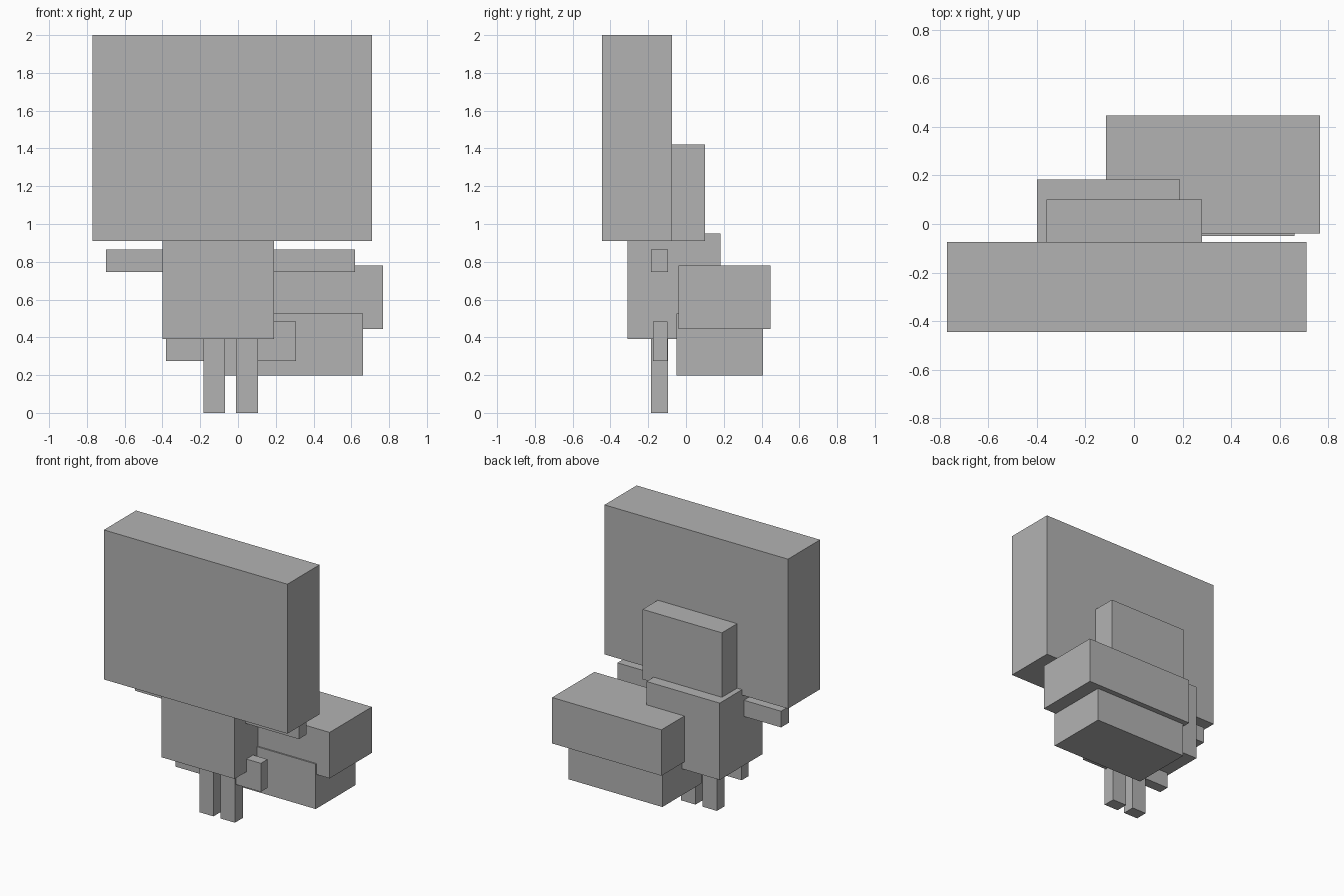
import bpy

cube = bpy.data.objects.get("Cube")
if cube:
    bpy.data.objects.remove(cube, do_unlink=True)

# Single flat colour
grey = bpy.data.materials.new("plain_grey")
grey.use_nodes = True
colour = (0.45, 0.45, 0.45, 1)
grey.diffuse_color = colour
grey.node_tree.nodes["Principled BSDF"].inputs["Base Color"].default_value = colour


def block(name, x, y, z):
    """Box spanning the given (low, high) range on each axis."""
    spans = (x, y, z)
    bpy.ops.mesh.primitive_cube_add(size=1, location=[(a + b) / 2 for a, b in spans])
    obj = bpy.context.object
    obj.name = name
    obj.scale = [b - a for a, b in spans]
    bpy.ops.object.transform_apply(location=False, rotation=False, scale=True)
    obj.data.materials.append(grey)
    return obj


# Head with the smaller block behind it
block("head", (-0.77, 0.71), (-0.445, -0.075), (0.91, 2.0))
block("back_of_head", (-0.36, 0.28), (-0.075, 0.10), (0.91, 1.42))

# Body
block("body", (-0.40, 0.19), (-0.31, 0.183), (0.39, 0.95))

# Arms
ARM_Y, ARM_Z = (-0.185, -0.095), (0.747, 0.865)
block("left_arm", (0.15, 0.62), ARM_Y, ARM_Z)
block("right_arm", (-0.70, -0.36), ARM_Y, ARM_Z)

# Hips, tucked into the legs
HIP_Y, HIP_Z = (-0.175, -0.098), (0.275, 0.483)
block("left_hip", (0.05, 0.307), HIP_Y, HIP_Z)
block("right_hip", (-0.38, -0.12), HIP_Y, HIP_Z)

# Legs
LEG_Y, LEG_Z = (-0.185, -0.095), (0, 0.42)
block("left_leg", (-0.01, 0.105), LEG_Y, LEG_Z)
block("right_leg", (-0.183, -0.068), LEG_Y, LEG_Z)

# Tail, two stacked blocks off to one side
block("upper_tail", (-0.115, 0.767), (-0.04, 0.447), (0.445, 0.78))
block("lower_tail", (-0.095, 0.662), (-0.05, 0.408), (0.197, 0.525))
